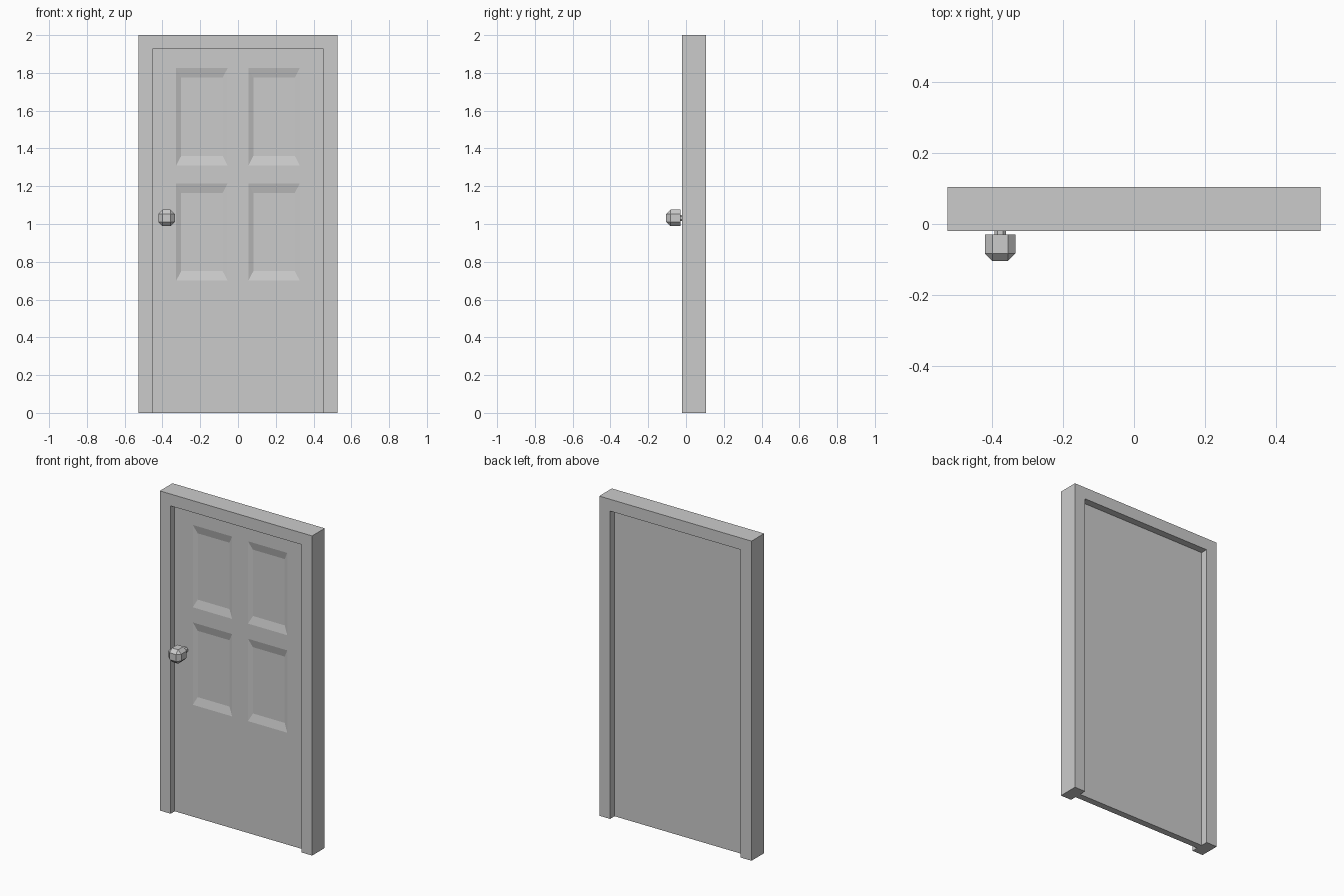
import bpy, bmesh
from mathutils import Vector

if "Cube" in bpy.data.objects:
    bpy.data.objects.remove(bpy.data.objects["Cube"])

FRONT, BACK = -0.02, 0.105          # frame depth
DOOR_F, DOOR_B = 0.02, 0.061        # door slab depth
OX, IX, IZ = 0.527, 0.452, 1.926    # frame outer / inner sizes


def finish(bm, name):
    bmesh.ops.remove_doubles(bm, verts=bm.verts, dist=1e-5)
    bmesh.ops.recalc_face_normals(bm, faces=bm.faces)
    me = bpy.data.meshes.new(name)
    bm.to_mesh(me)
    bm.free()
    ob = bpy.data.objects.new(name, me)
    bpy.context.collection.objects.link(ob)
    return ob


def face(bm, pts):
    return bm.faces.new([bm.verts.new(p) for p in pts])


def extrude_y(bm, faces, depth):
    res = bmesh.ops.extrude_face_region(bm, geom=faces, use_keep_orig=True)
    verts = [g for g in res["geom"] if isinstance(g, bmesh.types.BMVert)]
    bmesh.ops.translate(bm, verts=verts, vec=(0, depth, 0))


# Door frame: two jambs and a head with mitred corners
bm = bmesh.new()
outer = [(-OX, 0), (-OX, 2), (OX, 2), (OX, 0)]
inner = [(-IX, 0), (-IX, IZ), (IX, IZ), (IX, 0)]
for i in range(3):
    face(bm, [(x, FRONT, z) for x, z in (outer[i], outer[i + 1], inner[i + 1], inner[i])])
bmesh.ops.remove_doubles(bm, verts=bm.verts, dist=1e-5)
extrude_y(bm, bm.faces[:], BACK - FRONT)
finish(bm, "door_frame")

# Door slab: front grid with four recessed, bevelled panels
bm = bmesh.new()
xs = [-IX, -0.327, -0.055, 0.055, 0.327, IX]
zs = [0, 0.70, 1.215, 1.31, 1.825, IZ]
BX, BZ, RECESS = 0.026, 0.05, 0.012
for i in range(5):
    for j in range(5):
        x0, x1, z0, z1 = xs[i], xs[i + 1], zs[j], zs[j + 1]
        rim = [(x0, DOOR_F, z0), (x1, DOOR_F, z0), (x1, DOOR_F, z1), (x0, DOOR_F, z1)]
        if i in (1, 3) and j in (1, 3):
            y = DOOR_F + RECESS
            a, b, c, d = x0 + BX, x1 - BX, z0 + BZ, z1 - BZ
            low = [(a, y, c), (b, y, c), (b, y, d), (a, y, d)]
            face(bm, low)
            for k in range(4):
                n = (k + 1) % 4
                face(bm, [rim[k], rim[n], low[n], low[k]])
        else:
            face(bm, rim)
bmesh.ops.remove_doubles(bm, verts=bm.verts, dist=1e-5)
border = [e for e in bm.edges if e.is_boundary]
res = bmesh.ops.extrude_edge_only(bm, edges=border)
for v in [g for g in res["geom"] if isinstance(g, bmesh.types.BMVert)]:
    v.co.y = DOOR_B
bmesh.ops.holes_fill(bm, edges=[e for e in bm.edges if e.is_boundary], sides=0)
finish(bm, "door_slab")

# Knob: chamfered block with a flat back and a thin eight-sided stem
centre = Vector((-0.378, 0, 1.032))


def octagon(half, flat, y):
    pts = [(flat, -half), (half, -flat), (half, flat), (flat, half),
           (-flat, half), (-half, flat), (-half, -flat), (-flat, -half)]
    return [centre + Vector((x, y, z)) for x, z in pts]


bm = bmesh.new()
rings = [octagon(0.0165, 0.0083, DOOR_F), octagon(0.0165, 0.0083, -0.03),
         octagon(0.0435, 0.0215, -0.03), octagon(0.0435, 0.0215, -0.083)]
face(bm, rings[0])
for r, s in zip(rings, rings[1:]):
    for k in range(8):
        n = (k + 1) % 8
        face(bm, [r[k], r[n], s[n], s[k]])
# Front chamfers meet a square tip, leaving triangular corners
tip = [centre + Vector((x * 0.0215, -0.105, z * 0.0215))
       for x, z in ((1, -1), (1, 1), (-1, 1), (-1, -1))]
face(bm, tip)
last = rings[-1]
for k in range(4):
    a, b, c = last[2 * k], last[2 * k + 1], last[(2 * k + 2) % 8]
    face(bm, [a, b, tip[k]])
    face(bm, [b, c, tip[(k + 1) % 4], tip[k]])
finish(bm, "door_knob")
